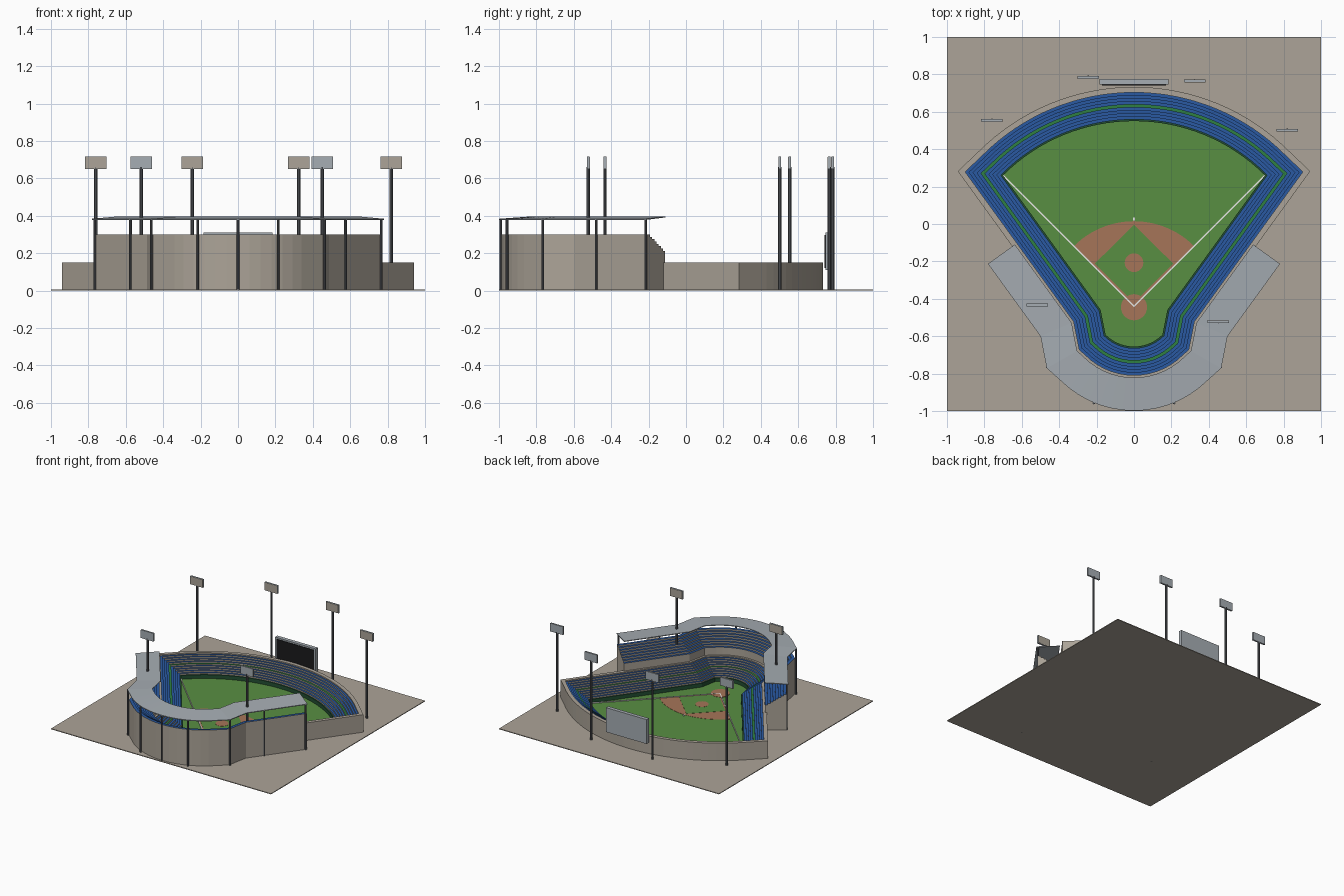
import bpy, bmesh, math
from mathutils import Vector

cube = bpy.data.objects.get("Cube")
if cube:
    bpy.data.objects.remove(cube, do_unlink=True)


def material(name, *rgb):
    lin = [((c / 255 + 0.055) / 1.055) ** 2.4 for c in rgb] + [1]
    m = bpy.data.materials.new(name)
    m.use_nodes = True
    m.diffuse_color = lin
    m.node_tree.nodes["Principled BSDF"].inputs["Base Color"].default_value = lin
    return m


concrete = material("concrete", 172, 164, 152)
blue = material("seat blue", 42, 90, 162)
grass = material("grass", 88, 143, 66)
wall_green = material("wall green", 34, 78, 50)
aisle_green = material("aisle green", 46, 128, 66)
dirt = material("dirt", 166, 117, 88)
light_grey = material("roof grey", 166, 173, 179)
steel = material("dark steel", 88, 91, 96)
white = material("chalk white", 235, 235, 232)
black = material("screen black", 26, 26, 28)


def finish(name, bm, mats):
    bmesh.ops.recalc_face_normals(bm, faces=bm.faces)
    me = bpy.data.meshes.new(name)
    bm.to_mesh(me)
    bm.free()
    for m in mats:
        me.materials.append(m)
    ob = bpy.data.objects.new(name, me)
    bpy.context.collection.objects.link(ob)
    return ob


def plate(name, pts, z0, z1, mat):
    """Flat prism over a 2D outline."""
    bm = bmesh.new()
    face = bm.faces.new([bm.verts.new((x, y, z0)) for x, y in pts])
    ext = bmesh.ops.extrude_face_region(bm, geom=[face])["geom"]
    for v in ext:
        if isinstance(v, bmesh.types.BMVert):
            v.co.z = z1
    return finish(name, bm, [mat])


def box(name, x, y, z, mat):
    return plate(name, [(x[0], y[0]), (x[1], y[0]), (x[1], y[1]), (x[0], y[1])], z[0], z[1], mat)


def pole(name, x, y, top, r):
    bm = bmesh.new()
    bmesh.ops.create_cone(bm, cap_ends=True, segments=8, radius1=r, radius2=r, depth=top)
    bmesh.ops.translate(bm, vec=(x, y, top / 2), verts=bm.verts)
    return finish(name, bm, [steel])


def arc(cx, cy, r, a0, a1, n):
    angles = [math.radians(a0 + (a1 - a0) * i / n) for i in range(n + 1)]
    return [(cx + r * math.cos(a), cy + r * math.sin(a)) for a in angles]


def sweep(name, path, profile, mats, closed):
    """Sweep a (distance, height, material) outline along a path with mitred corners."""
    pts = [Vector(p) for p in path]
    n = len(pts)
    norms = []
    for i in range(n):
        d = (pts[(i + 1) % n] - pts[i]).normalized()
        norms.append(Vector((d.y, -d.x)))
    bm = bmesh.new()
    rings = []
    for i, p in enumerate(pts):
        a, b = norms[i - 1], norms[i]
        if not closed and i == 0:
            a = b
        if not closed and i == n - 1:
            b = a
        miter = (a + b) / (1 + a.dot(b))
        rings.append([bm.verts.new((*(p + miter * d), z)) for d, z, _ in profile])
    k = len(profile)
    for i in range(n if closed else n - 1):
        r, s = rings[i], rings[(i + 1) % n]
        for j in range(k):
            f = bm.faces.new((r[j], r[(j + 1) % k], s[(j + 1) % k], s[j]))
            f.material_index = mats.index(profile[j][2])
    if not closed:
        bm.faces.new(rings[0])
        bm.faces.new(rings[-1])
    return finish(name, bm, mats)


def rows(d, z, width, rise, count, aisle=-1):
    """Stepped seating: concrete risers and coloured treads."""
    out = []
    for i in range(count):
        out.append((d, z, concrete))
        z += rise
        out.append((d, z, aisle_green if i == aisle else blue))
        d += width
    return out


# Ground and field outline, centred on home base
HOME = -0.44
box("ground", (-1, 1), (-1, 1), (0, 0.006), concrete)
outfield = arc(0, HOME, 0.99, 45, 135, 32)
backstop = arc(0, HOME, 0.215, 225, 315, 14)
bend = (0.178, -0.46)
field = outfield + [(-bend[0], bend[1])] + backstop + [bend]
plate("outfield_grass", field, 0.004, 0.009, grass)

# Infield
plate("infield_dirt", [(0, HOME)] + arc(0, HOME, 0.455, 45, 135, 24), 0.007, 0.0105, dirt)
plate("infield_grass", [(0, -0.42), (0.21, -0.212), (0, -0.005), (-0.21, -0.212)], 0.008, 0.012, grass)
plate("home_circle", arc(0, -0.445, 0.07, 0, 348.75, 31), 0.008, 0.0135, dirt)
plate("pitcher_mound", arc(0, -0.207, 0.05, 0, 345, 23), 0.008, 0.0135, dirt)
for side, s in (("left", 1), ("right", -1)):
    w = 0.005
    plate(side + "_foul_line", [(0, HOME - w), (s * 0.7, 0.26 - w), (s * 0.7, 0.26 + w), (0, HOME + w)],
          0.009, 0.015, white)
box("second_base", (-0.005, 0.005), (0.018, 0.034), (0.008, 0.015), white)

# Lower stand around the whole field
lower = [(0, 0, wall_green), (0, 0.04, wall_green)]
lower += rows(0.009, 0.04, 0.016, 0.0112, 9, aisle=4)
lower += [(0.153, 0.1408, concrete), (0.153, 0.15, concrete), (0.183, 0.15, concrete), (0.183, 0, concrete)]
sweep("lower_stand", field, lower, [concrete, blue, wall_green, aisle_green], True)

# Upper stand and roof behind home base
end = (0.503, -0.012)
upper_path = [(-end[0], end[1]), (-bend[0], bend[1])] + backstop + [bend, end]
upper = [(0.17, 0.002, concrete)]
upper += rows(0.17, 0.2, 0.0195, 0.0125, 8)
upper += [(0.33, 0.3, concrete), (0.33, 0.002, concrete)]
sweep("upper_stand", upper_path, upper, [concrete, blue], False)
roof = [(0.166, 0.391, light_grey), (0.166, 0.397, light_grey),
        (0.343, 0.384, light_grey), (0.343, 0.378, light_grey)]
sweep("roof", upper_path, roof, [light_grey], False)

# Roof columns
for x, y in ((0.765, -0.215), (0.575, -0.48), (0.464, -0.765), (0.215, -0.957)):
    pole("left_roof_column", x, y, 0.381, 0.007)
    pole("right_roof_column", -x, y, 0.381, 0.007)
pole("middle_roof_column", 0, -0.99, 0.381, 0.007)

# Scoreboard
box("scoreboard", (-0.185, 0.185), (0.745, 0.775), (0.11, 0.31), light_grey)
box("scoreboard_screen", (-0.17, 0.17), (0.741, 0.746), (0.122, 0.298), black)

# Floodlights, lamp side towards the field
for x, y in ((-0.76, 0.555), (-0.245, 0.785), (0.325, 0.765), (0.82, 0.502), (-0.518, -0.433), (0.45, -0.522)):
    pole("floodlight_pole", x, y, 0.66, 0.009)
    box("floodlight_panel", (x - 0.058, x + 0.058), (y - 0.007, y + 0.007), (0.65, 0.717), light_grey)
    f = y + (-0.0075 if y > 0 else 0.0075)
    box("floodlight_lamps", (x - 0.056, x + 0.056), (f - 0.001, f + 0.001), (0.652, 0.715), concrete)
